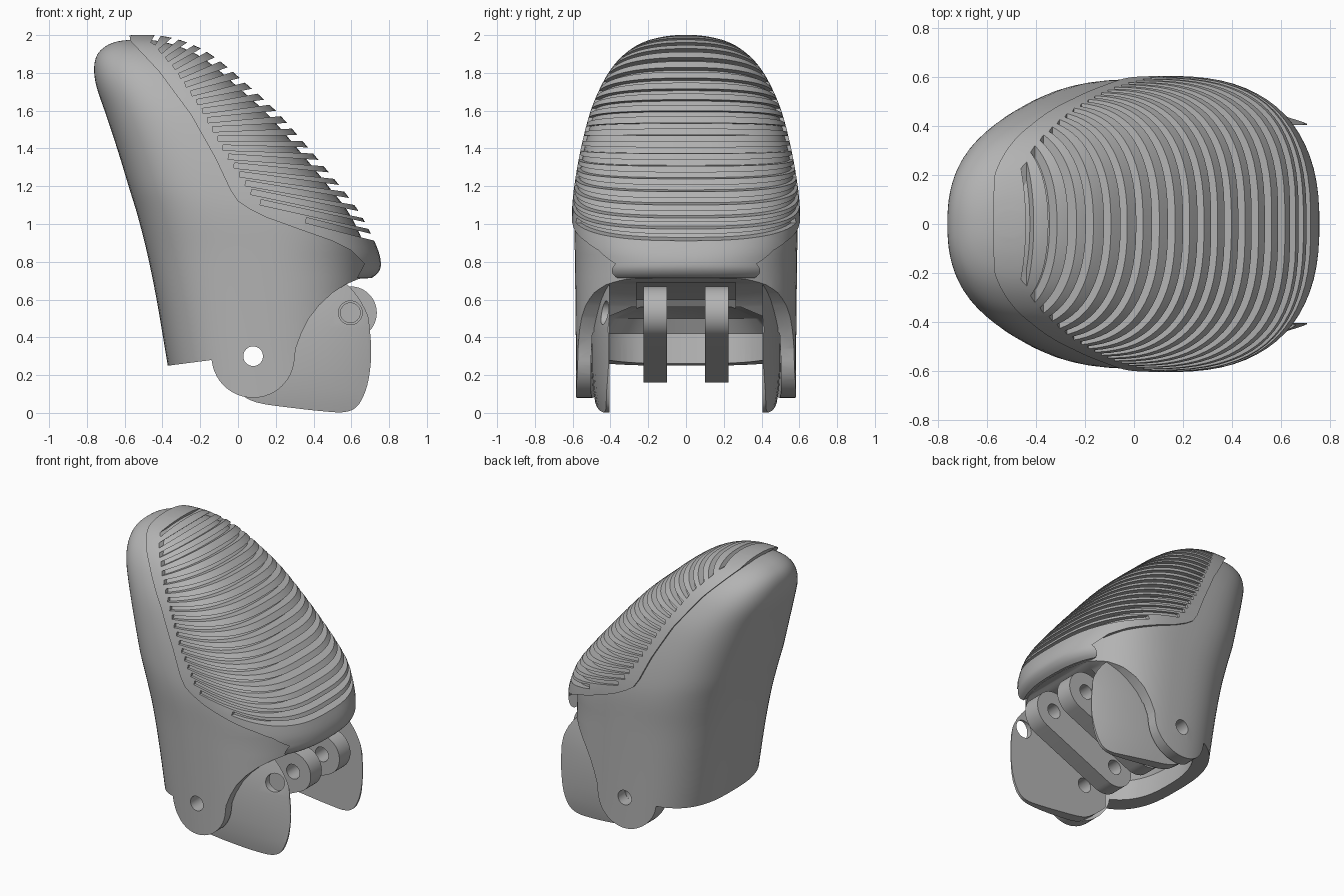
import bpy, bmesh, math
from mathutils import Vector

if "Cube" in bpy.data.objects:
    bpy.data.objects.remove(bpy.data.objects["Cube"])

grey = bpy.data.materials.new("plain_grey")
grey.diffuse_color = (0.45, 0.45, 0.45, 1)
grey.use_nodes = True
grey.node_tree.nodes["Principled BSDF"].inputs["Base Color"].default_value = grey.diffuse_color


def make(name, bm):
    bmesh.ops.recalc_face_normals(bm, faces=bm.faces)
    me = bpy.data.meshes.new(name)
    bm.to_mesh(me)
    bm.free()
    me.materials.append(grey)
    ob = bpy.data.objects.new(name, me)
    bpy.context.collection.objects.link(ob)
    return ob


def catmull(rows, steps):
    out = []
    for i in range(len(rows) - 1):
        p = [rows[max(0, min(len(rows) - 1, i + k))] for k in (-1, 0, 1, 2)]
        for s in range(steps):
            t = s / steps
            out.append([0.5 * (2 * b + (c - a) * t + (2 * a - 5 * b + 4 * c - d) * t * t
                               + (3 * b - a - 3 * c + d) * t ** 3) for a, b, c, d in zip(*p)])
    return out + [list(rows[-1])]


def ramp(z, pts):
    """Piecewise linear value at height z."""
    for (a, u), (b, v) in zip(pts, pts[1:]):
        if z <= b:
            return u + (v - u) * max(0, z - a) / (b - a)
    return pts[-1][1]


def loft(name, rows, n=72, front=((0, 2.6), (2, 2.6)), back=((0, 2.6), (2, 2.6))):
    """Stack superellipse rings given as (z, back x, front x, half width)."""
    bm = bmesh.new()
    rings = []
    for z, x0, x1, b in rows:
        ring = []
        for k in range(n):
            a = 2 * math.pi * (k + 0.5) / n
            c, s = math.cos(a), math.sin(a)
            power = ramp(z, front if c > 0 else back)
            ring.append(bm.verts.new(((x0 + x1) / 2 + (x1 - x0) / 2 * math.copysign(abs(c) ** (2 / power), c),
                                      b * math.copysign(abs(s) ** (2 / power), s), z)))
        rings.append(ring)
    for r, q in zip(rings, rings[1:]):
        for k in range(n):
            bm.faces.new((r[k], r[(k + 1) % n], q[(k + 1) % n], q[k]))
    bm.faces.new(rings[0])
    bm.faces.new(rings[-1])
    return make(name, bm)


def prisms(name, shapes):
    """Extrude side profiles (x, z) between two y values."""
    bm = bmesh.new()
    for pts, y0, y1 in shapes:
        lo = [bm.verts.new((x, y0, z)) for x, z in pts]
        hi = [bm.verts.new((x, y1, z)) for x, z in pts]
        bm.faces.new(lo)
        bm.faces.new(hi[::-1])
        for k in range(len(pts)):
            j = (k + 1) % len(pts)
            bm.faces.new((lo[k], lo[j], hi[j], hi[k]))
    return make(name, bm)


def arc(x, z, r, a0, a1, n=24):
    return [(x + r * math.cos(math.radians(a0 + (a1 - a0) * k / n)),
             z + r * math.sin(math.radians(a0 + (a1 - a0) * k / n))) for k in range(n + 1)]


def drill(x, z, r, y1=1):
    return prisms("drill", [(arc(x, z, r, 0, 348.75, 31), -1, y1)])


def boolean(ob, cutter, op):
    m = ob.modifiers.new("cut", 'BOOLEAN')
    m.operation, m.object, m.solver = op, cutter, 'EXACT'
    bpy.context.view_layer.objects.active = ob
    bpy.ops.object.modifier_apply(modifier=m.name)
    bpy.data.objects.remove(cutter)


def smooth(ob, angle=32):
    bpy.ops.object.select_all(action='DESELECT')
    ob.select_set(True)
    bpy.context.view_layer.objects.active = ob
    bpy.ops.object.shade_smooth_by_angle(angle=math.radians(angle))


def along(pts, t):
    """Point at fraction t of a polyline's length."""
    seg = [(Vector(b) - Vector(a)).length for a, b in zip(pts, pts[1:])]
    d = t * sum(seg)
    for i, l in enumerate(seg):
        if d <= l or i == len(seg) - 1:
            return Vector(pts[i]).lerp(Vector(pts[i + 1]), d / l)
        d -= l


# overall fingertip outline: z, back x, front x, half width
upper = [(1.05, -0.53, 0.65, 0.605), (1.2, -0.575, 0.54, 0.592), (1.4, -0.635, 0.375, 0.557),
         (1.6, -0.70, 0.20, 0.505), (1.75, -0.75, 0.035, 0.44), (1.85, -0.762, -0.08, 0.375),
         (1.92, -0.745, -0.18, 0.30), (1.965, -0.70, -0.28, 0.22), (1.99, -0.64, -0.37, 0.13),
         (2.0, -0.56, -0.45, 0.05)]
lower = [(0.0, -0.33, 0.74, 0.595), (0.3, -0.38, 0.74, 0.597), (0.6, -0.43, 0.74, 0.60), (0.85, -0.48, 0.73, 0.603)]
pad_base = [(0.62, -0.43, 0.60, 0.56), (0.70, -0.45, 0.69, 0.59), (0.74, -0.46, 0.74, 0.60),
            (0.79, -0.47, 0.757, 0.603), (0.88, -0.485, 0.735, 0.605)]
front_power = ((0, 2.45), (0.8, 2.45), (1.03, 3.0), (1.4, 2.75), (2.0, 2.3))
back_power = ((0, 2.8), (1.2, 2.8), (2.0, 2.3))

# fingertip shell, with the fork and hinge ears cut from the side
inset = ((0, 0.05), (1.2, 0.05), (2.0, 0.035))
shell = loft("fingertip_shell", [(z * 0.988, b, f - ramp(z, inset), w - 0.014) for z, b, f, w in catmull(lower + upper, 4)],
             front=front_power, back=back_power)
under = ([(-1, -0.3), (-1, 0.167), (-0.37, 0.25), (-0.14, 0.28)] + arc(0.08, 0.3, 0.22, 188, 355)
         + [(0.305, 0.34), (0.335, 0.42), (0.375, 0.5), (0.43, 0.57), (0.5, 0.635),
            (0.57, 0.68), (0.64, 0.71), (1, 0.72), (1, -0.3)])
boolean(shell, prisms("under_cut", [(under, -1, 1)]), 'DIFFERENCE')
cavity = loft("cavity", [(-0.1, -0.26, 0.75, 0.50), (0.25, -0.29, 0.75, 0.505), (0.42, -0.32, 0.75, 0.50),
                         (0.50, -0.28, 0.73, 0.44), (0.56, -0.15, 0.70, 0.30)])
boolean(shell, cavity, 'DIFFERENCE')
slot = [(-0.15, 0.4), (1, 0.4), (1, 0.69), (0.3, 0.69), (0.0, 0.6)]
boolean(shell, prisms("linkage_slot", [(slot, -0.262, 0.262)]), 'DIFFERENCE')
boolean(shell, drill(0.08, 0.3, 0.052), 'DIFFERENCE')
smooth(shell)

# grip pad, raised slightly over the shell
pad = loft("grip_pad", catmull(pad_base + upper, 4), front=front_power, back=back_power)
seam = [(-0.59, 2.1), (-0.57, 1.97), (-0.42, 1.81), (-0.25, 1.58), (-0.12, 1.35), (-0.04, 1.18),
        (0.0, 1.12), (0.06, 1.08), (0.15, 1.035), (0.33, 0.97), (0.5, 0.91), (0.6, 0.86), (0.67, 0.79),
        (0.63, 0.715), (1.1, 0.703), (1.1, 2.1)]
boolean(pad, prisms("pad_region", [(seam, -1.1, 1.1)]), 'INTERSECT')

# grip slots fan from the seam side to the pad's face, cut one at a time
inner = [(-0.45, 1.955), (-0.34, 1.83), (-0.2, 1.62), (-0.06, 1.37), (0.07, 1.17)]
outer = [(-0.43, 1.99), (-0.3, 1.958), (-0.18, 1.92)] + [(f, z) for z, _, f, _ in upper[5::-1]]
slots = [(along(inner, k / 17), along(outer, k / 17)) for k in range(18)]
slots += [(Vector((0.12, 1.115)), Vector((0.69, 0.99))), (Vector((0.36, 1.02)), Vector((0.73, 0.925)))]
for p, q in slots:
    d = (q - p).normalized()
    e = q + d * 0.12
    n = Vector((-d.y, d.x))
    shape = [tuple(p + n * 0.014), tuple(p - n * 0.014), tuple(e - n * 0.016), tuple(e + n * 0.016)]
    boolean(pad, prisms("slot_cutter", [(shape, -1, 1)]), 'DIFFERENCE')
smooth(pad)

# inner side guards, flat inside and bulging outside
guards = loft("side_guards", [(-0.02, -1.05, 1.05, 0.465), (0.05, -1.05, 1.05, 0.48), (0.12, -1.03, 1.03, 0.492),
                              (0.22, -1, 1, 0.50), (0.45, -1, 1, 0.50), (0.6, -0.98, 0.98, 0.475),
                              (0.75, -0.95, 0.95, 0.44)])
edge = catmull([(-0.1, 0.2), (0.0, 0.11), (0.1, 0.055), (0.3, 0.025), (0.48, 0.006), (0.56, 0.004), (0.62, 0.025),
                (0.66, 0.08), (0.69, 0.17), (0.705, 0.3), (0.7, 0.42), (0.685, 0.53), (0.655, 0.62),
                (0.61, 0.69), (0.5, 0.68), (0.3, 0.62), (0.1, 0.5), (-0.1, 0.4)], 4)
boolean(guards, prisms("guard_region", [(edge, 0.405, 0.7), (edge, -0.7, -0.405)]), 'INTERSECT')
boolean(guards, drill(0.08, 0.3, 0.052), 'DIFFERENCE')
boolean(guards, drill(0.595, 0.53, 0.063, 0), 'DIFFERENCE')
smooth(guards)

# pair of rounded linkage bars
tilt = math.degrees(math.atan2(0.23, 0.515))
bar = arc(0.595, 0.53, 0.14, tilt - 90, tilt + 90) + arc(0.08, 0.3, 0.14, tilt + 90, tilt + 270)
links = prisms("linkage_bars", [(bar, 0.1, 0.225), (bar, -0.225, -0.1)])
boolean(links, drill(0.08, 0.3, 0.052), 'DIFFERENCE')
boolean(links, drill(0.595, 0.53, 0.052), 'DIFFERENCE')
smooth(links)
